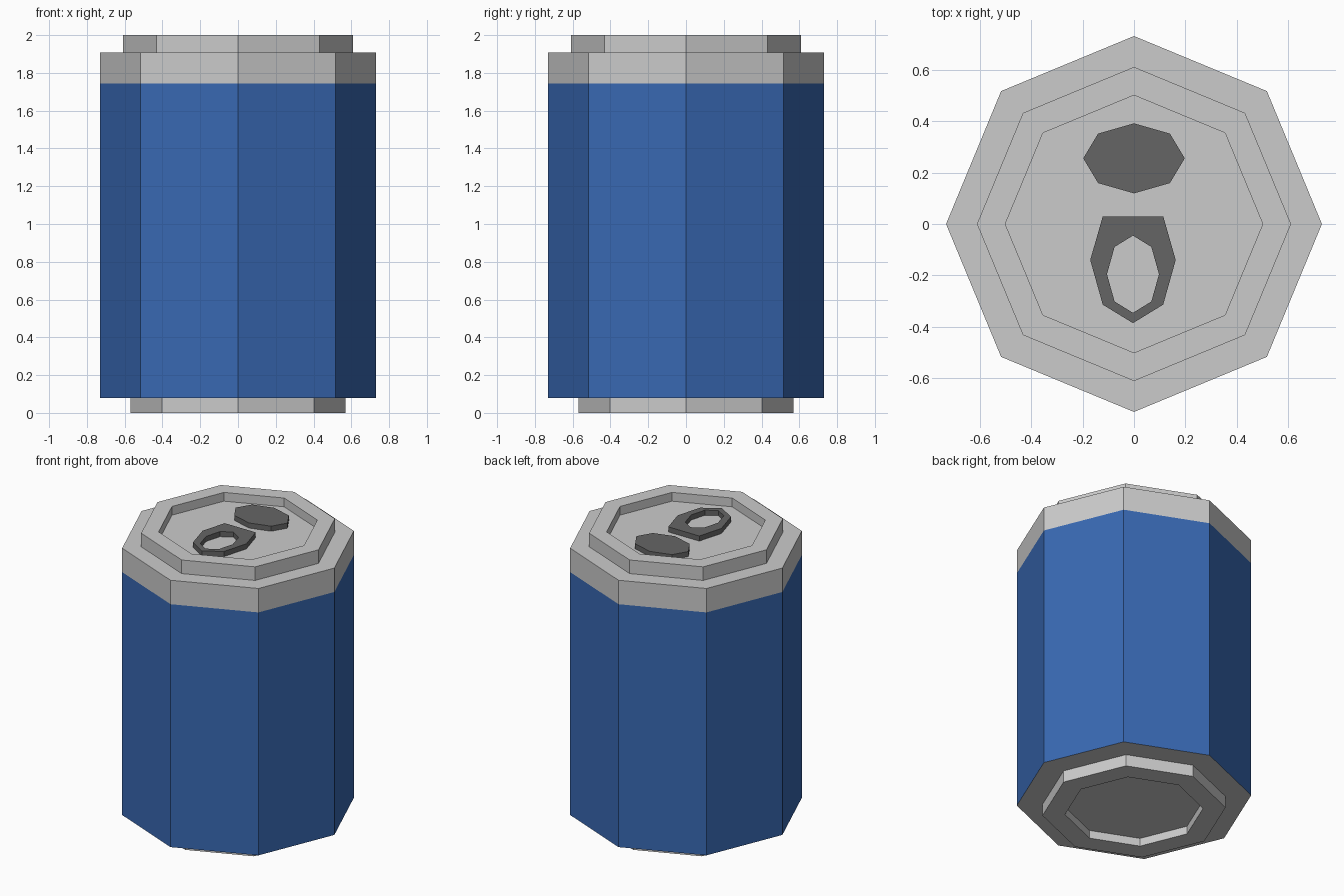
import bpy, bmesh
from math import cos, sin, tau

if "Cube" in bpy.data.objects:
    bpy.data.objects.remove(bpy.data.objects["Cube"])

SIDES = 8
FLOOR = 1.94      # recessed lid panel
TOP = 1.975       # top of the tab and mouth plate


def material(name, color):
    m = bpy.data.materials.new(name)
    m.diffuse_color = (*color, 1)
    m.use_nodes = True
    m.node_tree.nodes["Principled BSDF"].inputs["Base Color"].default_value = m.diffuse_color
    return m


def finish(name, bm, mat=None):
    me = bpy.data.meshes.new(name)
    bm.to_mesh(me)
    bm.free()
    ob = bpy.data.objects.new(name, me)
    bpy.context.collection.objects.link(ob)
    if mat:
        me.materials.append(mat)
    return ob


def oval(rx, ry, cx=0, cy=0):
    return [(cx + rx * cos(tau * i / SIDES), cy + ry * sin(tau * i / SIDES))
            for i in range(SIDES)]


def loft(name, loops, cap_start=False, cap_end=False, closed=False, mat=None):
    """Bridge a series of (outline, z) loops, listed from the bottom outward and up."""
    bm = bmesh.new()
    rings = [[bm.verts.new((x, y, z)) for x, y in pts] for pts, z in loops]
    pairs = list(zip(rings, rings[1:]))
    if closed:
        pairs.append((rings[-1], rings[0]))
    for a, b in pairs:
        for j in range(len(a)):
            k = (j + 1) % len(a)
            bm.faces.new((a[j], a[k], b[k], b[j]))
    if cap_start:
        bm.faces.new(rings[0][::-1])
    if cap_end:
        bm.faces.new(rings[-1])
    return finish(name, bm, mat)


def turned(name, profile, **kw):
    return loft(name, [(oval(r, r), z) for r, z in profile], **kw)


blue = material("blue_paint", (0.04, 0.14, 0.45))
dark = material("dark_metal", (0.13, 0.13, 0.13))

# Can: recessed base with foot ring, painted wall, shoulder with raised rim
turned("base", [(.43, .055), (.43, 0), (.57, 0), (.57, .08), (.73, .08)], cap_start=True)
turned("painted_wall", [(.73, .08), (.73, 1.743)], mat=blue)
turned("lid", [(.73, 1.743), (.73, 1.907), (.61, 1.907), (.61, 2), (.5, 2), (.5, FLOOR)],
       cap_end=True)

# Mouth plate
mouth = oval(.197, .136, 0, .255)
loft("mouth_plate", [(mouth, FLOOR - .005), (mouth, TOP)],
     cap_start=True, cap_end=True, mat=dark)

# Pull tab: oval ring with its inner end cut straight
outer = [(x, min(y, .03)) for x, y in oval(.166, .245, -.004, -.14)]
inner = oval(.101, .15, -.004, -.195)
loft("pull_tab", [(inner, FLOOR - .005), (outer, FLOOR - .005), (outer, TOP), (inner, TOP)],
     closed=True, mat=dark)
